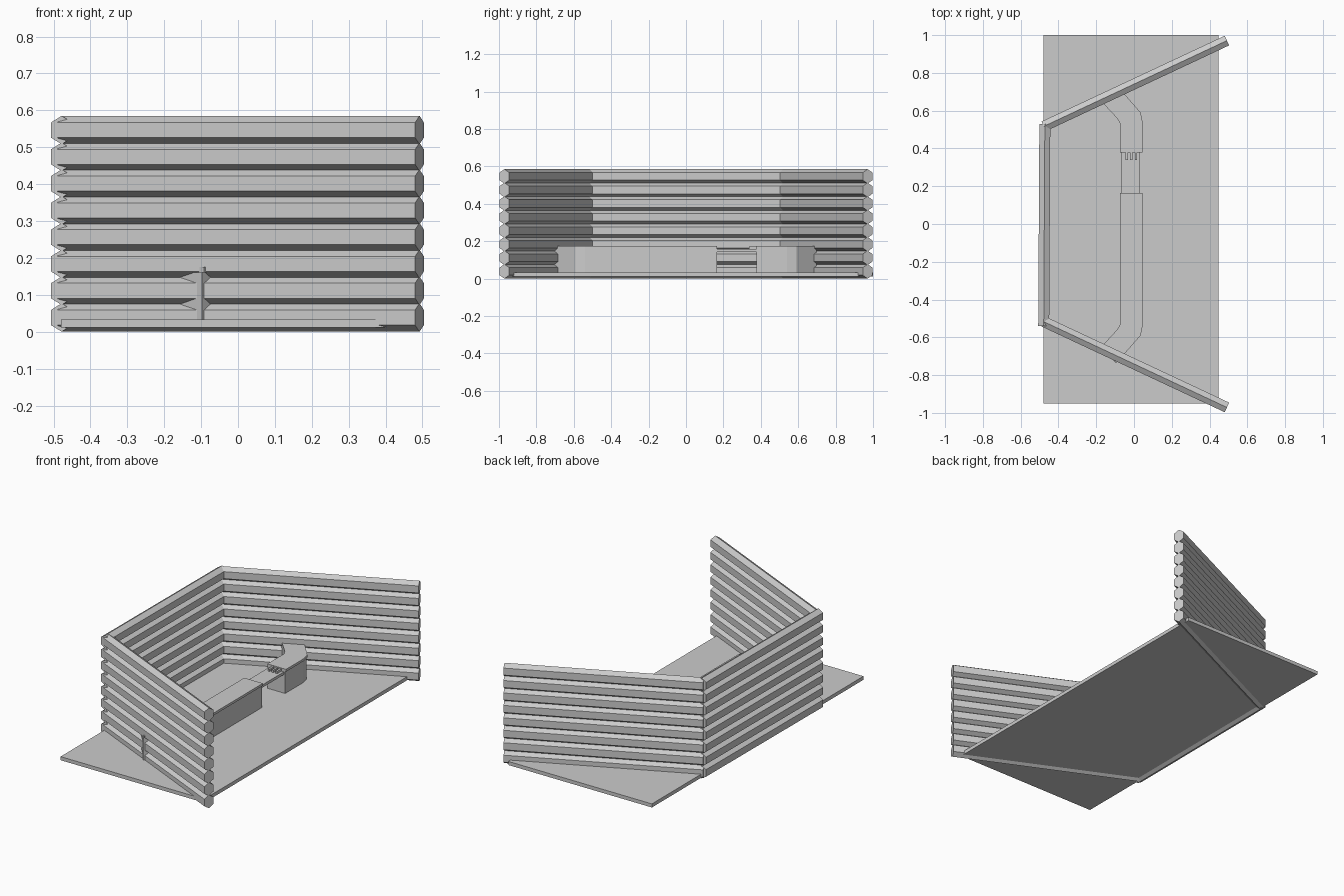
import bpy, bmesh, math
from mathutils import Vector

if "Cube" in bpy.data.objects:
    bpy.data.objects.remove(bpy.data.objects["Cube"])

def make(name, verts, faces):
    me = bpy.data.meshes.new(name)
    me.from_pydata(verts, [], faces)
    bm = bmesh.new()
    bm.from_mesh(me)
    bmesh.ops.recalc_face_normals(bm, faces=bm.faces)
    bm.to_mesh(me)
    bm.free()
    ob = bpy.data.objects.new(name, me)
    bpy.context.collection.objects.link(ob)
    return ob

def loft(name, a, b):
    n = len(a)
    faces = [(i, (i + 1) % n, n + (i + 1) % n, n + i) for i in range(n)]
    faces += [tuple(range(n))[::-1], tuple(range(n, 2 * n))]
    return make(name, a + b, faces)

def prism(name, outline, z0, z1):
    return loft(name, [(x, y, z0) for x, y in outline], [(x, y, z1) for x, y in outline])

def box(name, x0, x1, y0, y1, z0, z1):
    return prism(name, [(x0, y0), (x1, y0), (x1, y1), (x0, y1)], z0, z1)

# Log walls: stacks of hexagonal logs with the ridge upward
LOGS, PITCH, HALF_H, HALF_SIDE = 8, 0.0726, 0.0385, 0.0205

def log_wall(name, start, end, half_w):
    p, q = Vector((*start, 0)), Vector((*end, 0))
    d = (q - p).normalized()
    side = Vector((-d.y, d.x, 0)) * half_w
    profile = [(0, HALF_H), (1, HALF_SIDE), (1, -HALF_SIDE),
               (0, -HALF_H), (-1, -HALF_SIDE), (-1, HALF_SIDE)]
    for i in range(LOGS):
        z = HALF_H + i * PITCH
        ring = [side * s + Vector((0, 0, z + h)) for s, h in profile]
        loft(f"{name}_log_{i + 1}", [p + v for v in ring], [q + v for v in ring])

log_wall("back_wall", (-0.478, -0.54), (-0.472, 0.53), 0.029)
log_wall("left_wall", (-0.478, -0.517), (0.492, -0.971), 0.028)
log_wall("right_wall", (-0.478, 0.517), (0.492, 0.971), 0.028)

# Floor
box("floor", -0.48, 0.447, -0.95, 1.0, 0.012, 0.033)

# Counter: two pieces bending into the side walls
def counter(name, outer, inner, inset):
    prism(name + "_top", outer + inner, 0.161, 0.175)
    body = [(x - inset, y) for x, y in outer] + inner
    prism(name + "_base", body, 0.03, 0.161)

counter("long_counter",
        [(0.045, 0.165), (0.045, -0.54), (0.035, -0.59), (-0.092, -0.735)],
        [(-0.175, -0.652), (-0.09, -0.56), (-0.075, -0.535), (-0.075, 0.165)], 0.005)
counter("short_counter",
        [(0.045, 0.378), (0.045, 0.54), (0.035, 0.59), (-0.058, 0.697)],
        [(-0.17, 0.646), (-0.09, 0.56), (-0.075, 0.535), (-0.075, 0.378)], 0.005)

# Lift-up flap and its hinge fingers
box("counter_flap", -0.065, 0.032, 0.155, 0.385, 0.141, 0.157)
for i, x in enumerate((-0.038, -0.014, 0.01)):
    box(f"hinge_finger_{i + 1}", x - 0.006, x + 0.006, 0.338, 0.385, 0.157, 0.171)
